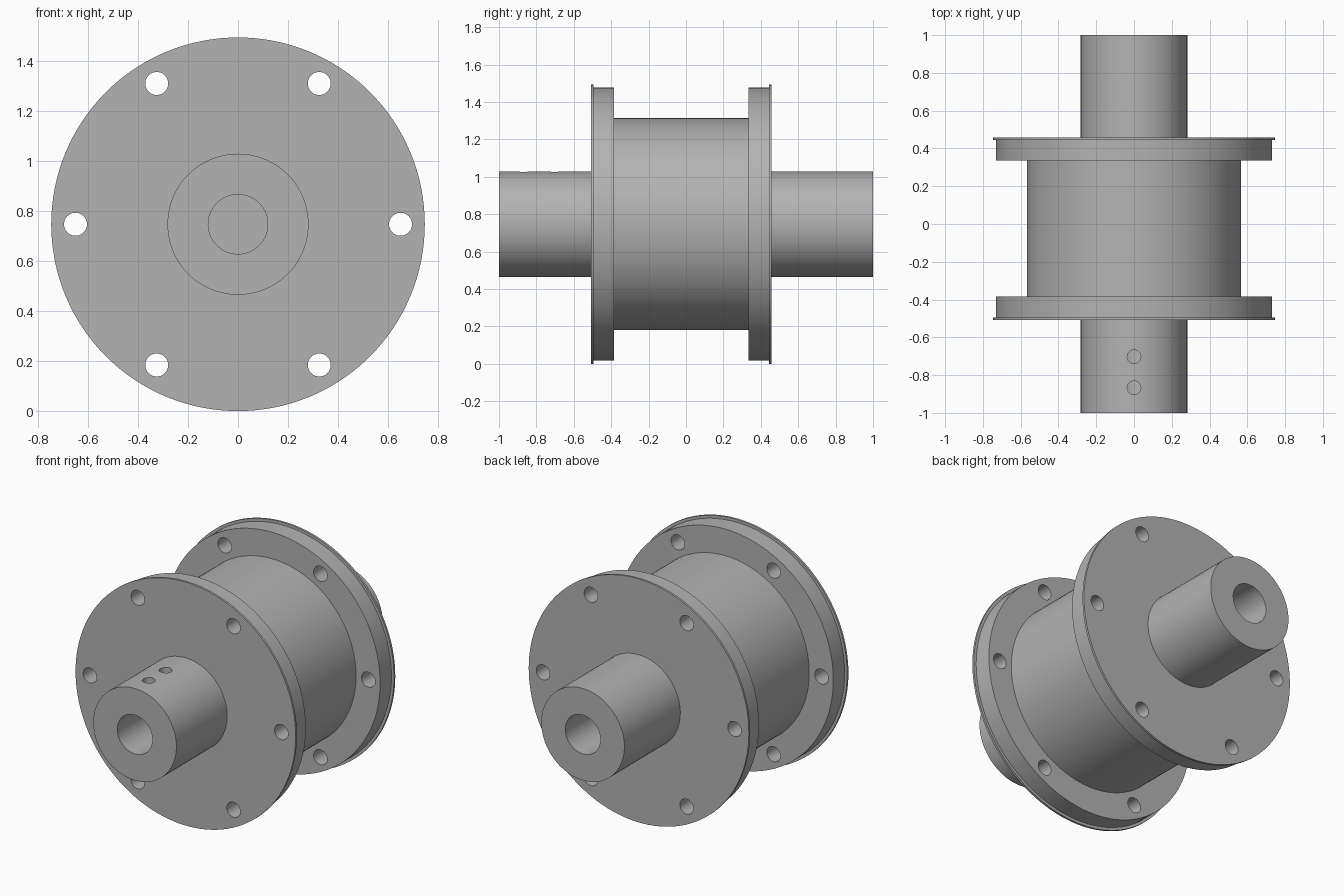
import bpy, bmesh, math
from mathutils import Matrix, Vector

if "Cube" in bpy.data.objects:
    bpy.data.objects.remove(bpy.data.objects["Cube"], do_unlink=True)

AXIS_Z = 0.747
SEGMENTS = 128

steel = bpy.data.materials.new("grey_steel")
steel.use_nodes = True
GREY = (0.45, 0.45, 0.45, 1)
steel.diffuse_color = GREY
steel.node_tree.nodes["Principled BSDF"].inputs["Base Color"].default_value = GREY


def make_object(name, bm):
    bmesh.ops.recalc_face_normals(bm, faces=bm.faces)
    mesh = bpy.data.meshes.new(name)
    bm.to_mesh(mesh)
    bm.free()
    mesh.materials.append(steel)
    obj = bpy.data.objects.new(name, mesh)
    bpy.context.collection.objects.link(obj)
    return obj


def turned(name, profile, closed=False):
    """Spin (radius, y) points about the horizontal axis."""
    bm = bmesh.new()
    rings = []
    for r, y in profile:
        angles = [math.tau * i / SEGMENTS for i in range(SEGMENTS)]
        rings.append([bm.verts.new((r * math.cos(a), y, AXIS_Z + r * math.sin(a)))
                      for a in angles])
    pairs = list(zip(rings, rings[1:]))
    if closed:
        pairs.append((rings[-1], rings[0]))
    else:
        bm.faces.new(rings[0])
        bm.faces.new(rings[-1])
    for a, b in pairs:
        for i in range(SEGMENTS):
            j = (i + 1) % SEGMENTS
            bm.faces.new((a[i], a[j], b[j], b[i]))
    return make_object(name, bm)


def drill(obj, radius, length, centres, rotation):
    """Cut round holes of one size through a part."""
    bm = bmesh.new()
    for centre in centres:
        bmesh.ops.create_cone(bm, cap_ends=True, segments=40, radius1=radius,
                              radius2=radius, depth=length,
                              matrix=Matrix.Translation(centre) @ rotation)
    cutter = make_object("hole_cutter", bm)
    cutter.hide_render = True
    mod = obj.modifiers.new("holes", "BOOLEAN")
    mod.object = cutter
    mod.operation = "DIFFERENCE"
    mod.solver = "EXACT"
    bpy.context.view_layer.objects.active = obj
    bpy.ops.object.modifier_apply(modifier=mod.name)
    bpy.data.objects.remove(cutter, do_unlink=True)


# Central drum between the flanges
parts = [turned("drum", [(0.567, -0.385), (0.567, 0.335)])]

# Each end: a stepped flange with six bolt holes, and a bored hub
along_y = Matrix.Rotation(math.pi / 2, 4, "X")
for label, inner, outer, end in (("front", -0.385, -0.508, -1), ("rear", 0.335, 0.458, 1)):
    step = outer - math.copysign(0.013, end)
    flange = turned(label + "_flange", [(0.73, inner), (0.73, step),
                                        (0.747, step), (0.747, outer)])
    bolts = [Vector((0.65 * math.cos(k * math.pi / 3), (inner + outer) / 2,
                     AXIS_Z + 0.65 * math.sin(k * math.pi / 3))) for k in range(6)]
    drill(flange, 0.046, 0.3, bolts, along_y)

    hub = turned(label + "_hub", [(0.282, outer), (0.282, end),
                                  (0.119, end), (0.119, outer)], closed=True)
    parts += [flange, hub]

    # Two set-screw holes in the top of the front hub, opening into the bore
    if label == "front":
        screws = [Vector((0, y, AXIS_Z + 0.2)) for y in (-0.703, -0.867)]
        drill(hub, 0.036, 0.36, screws, Matrix.Identity(4))

# Smooth curved walls with crisp edges
bpy.ops.object.select_all(action="DESELECT")
for part in parts:
    part.select_set(True)
bpy.context.view_layer.objects.active = parts[0]
bpy.ops.object.shade_smooth_by_angle(angle=math.radians(30))
